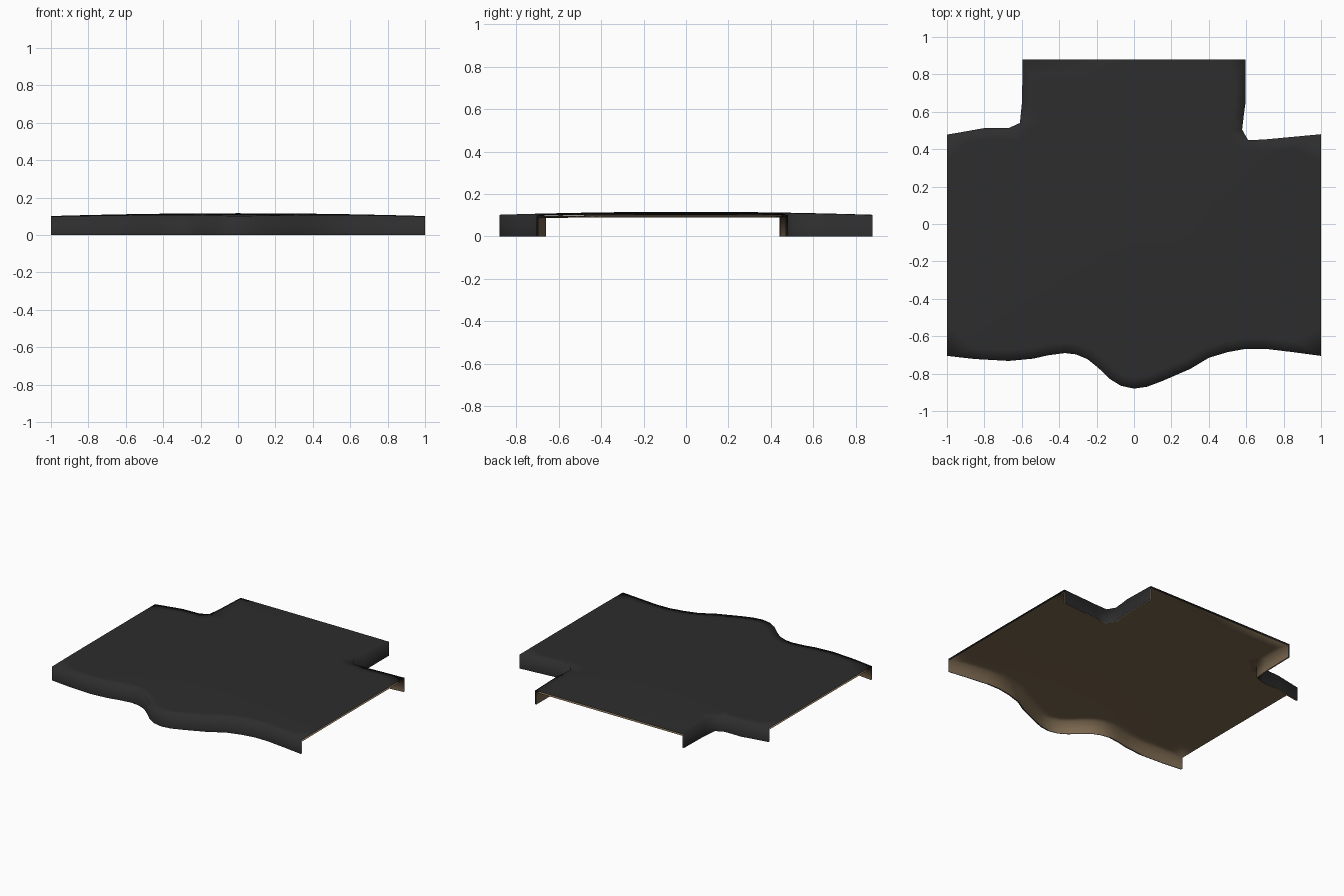
import bpy, bmesh
from mathutils import Vector
from mathutils.geometry import delaunay_2d_cdt

if "Cube" in bpy.data.objects:
    bpy.data.objects.remove(bpy.data.objects["Cube"])

# Plan-view curves of the three walls, running counter-clockwise round the tile
FRONT = [(-1, -.705), (-.85, -.722), (-.67, -.732), (-.54, -.72), (-.46, -.702), (-.37, -.69),
         (-.31, -.697), (-.25, -.722), (-.19, -.77), (-.13, -.828), (-.07, -.865), (0, -.88),
         (.07, -.87), (.15, -.84), (.3, -.775), (.4, -.715), (.5, -.685), (.6, -.667),
         (.7, -.667), (.85, -.685), (1, -.705)]
BACK_RIGHT = [(1, .48), (.85, .466), (.7, .452), (.61, .448), (.578, .505),
              (.588, .59), (.595, .64), (.595, .76), (.595, .88)]
BACK_LEFT = [(-.595, .88), (-.597, .76), (-.6, .64), (-.61, .54), (-.67, .513),
             (-.8, .513), (-.9, .495), (-1, .478)]
WALLS = [FRONT, BACK_RIGHT, BACK_LEFT]


def inset(path, d):
    """Shift a wall curve inwards, keeping its ends on the open tile edges."""
    pts = [Vector(p) for p in path]
    out = []
    for i, p in enumerate(pts):
        t = (pts[min(i + 1, len(pts) - 1)] - pts[max(i - 1, 0)]).normalized()
        q = p + Vector((-t.y, t.x)) * d
        if abs(p.x) == 1:
            q.x = p.x
        if p.y == .88:
            q.y = p.y
        out.append(q)
    return out


def crown(x, y):
    """Gently domed road height."""
    return .116 - .015 * (x ** 4 + (1.1 * y) ** 4) ** .5


def inside(p, poly):
    hit = False
    for a, b in zip(poly, poly[1:] + poly[:1]):
        if (a.y > p.y) != (b.y > p.y):
            if p.x < a.x + (p.y - a.y) / (b.y - a.y) * (b.x - a.x):
                hit = not hit
    return hit


def shell(name, gap, drop, color, up):
    # Outline plus interior grid, triangulated into a domed sheet
    walls = [inset(w, gap) for w in WALLS]
    ring = [p for w in walls for p in w]
    n = len(ring)
    core = [p for w in WALLS for p in inset(w, .09)]
    grid = [Vector((x / 8, y / 8 * .88)) for x in range(-8, 9) for y in range(-8, 9)]
    pts = ring + [p for p in grid if inside(p * .999, core)
                  and min((p - r).length for r in ring) > .07]
    pts += [p for w in WALLS for p in inset(w, .06)[1:-1]]
    edges = [(i, (i + 1) % n) for i in range(n)]
    co, _, tris, *_ = delaunay_2d_cdt(pts, edges, [], 1, 1e-5)

    bm = bmesh.new()
    vs = [bm.verts.new((p.x, p.y, crown(p.x, p.y) - drop)) for p in co]
    for t in tris:
        bm.faces.new([vs[i] for i in t])

    # Vertical walls down to the ground, leaving the road ends open
    for w in walls:
        top = [min(vs, key=lambda v: (v.co.xy - p).length) for p in w]
        low = [bm.verts.new((v.co.x, v.co.y, 0)) for v in top]
        for i in range(len(w) - 1):
            bm.faces.new((low[i], low[i + 1], top[i + 1], top[i]))
    bmesh.ops.recalc_face_normals(bm, faces=bm.faces)
    bm.normal_update()
    if (sum(f.normal.z for f in bm.faces) > 0) != up:
        bmesh.ops.reverse_faces(bm, faces=bm.faces)
    for f in bm.faces:
        f.smooth = True

    me = bpy.data.meshes.new(name)
    bm.to_mesh(me)
    bm.free()
    mat = bpy.data.materials.new(name + "_colour")
    mat.diffuse_color = color
    mat.use_nodes = True
    mat.node_tree.nodes["Principled BSDF"].inputs["Base Color"].default_value = mat.diffuse_color
    me.materials.append(mat)
    ob = bpy.data.objects.new(name, me)
    bpy.context.collection.objects.link(ob)
    return ob


# Dark road skin and the brown lining just beneath it
shell("road_surface", 0, 0, (.026, .026, .026, 1), True)
shell("brown_underside", .008, .012, (.2, .14, .08, 1), False)
